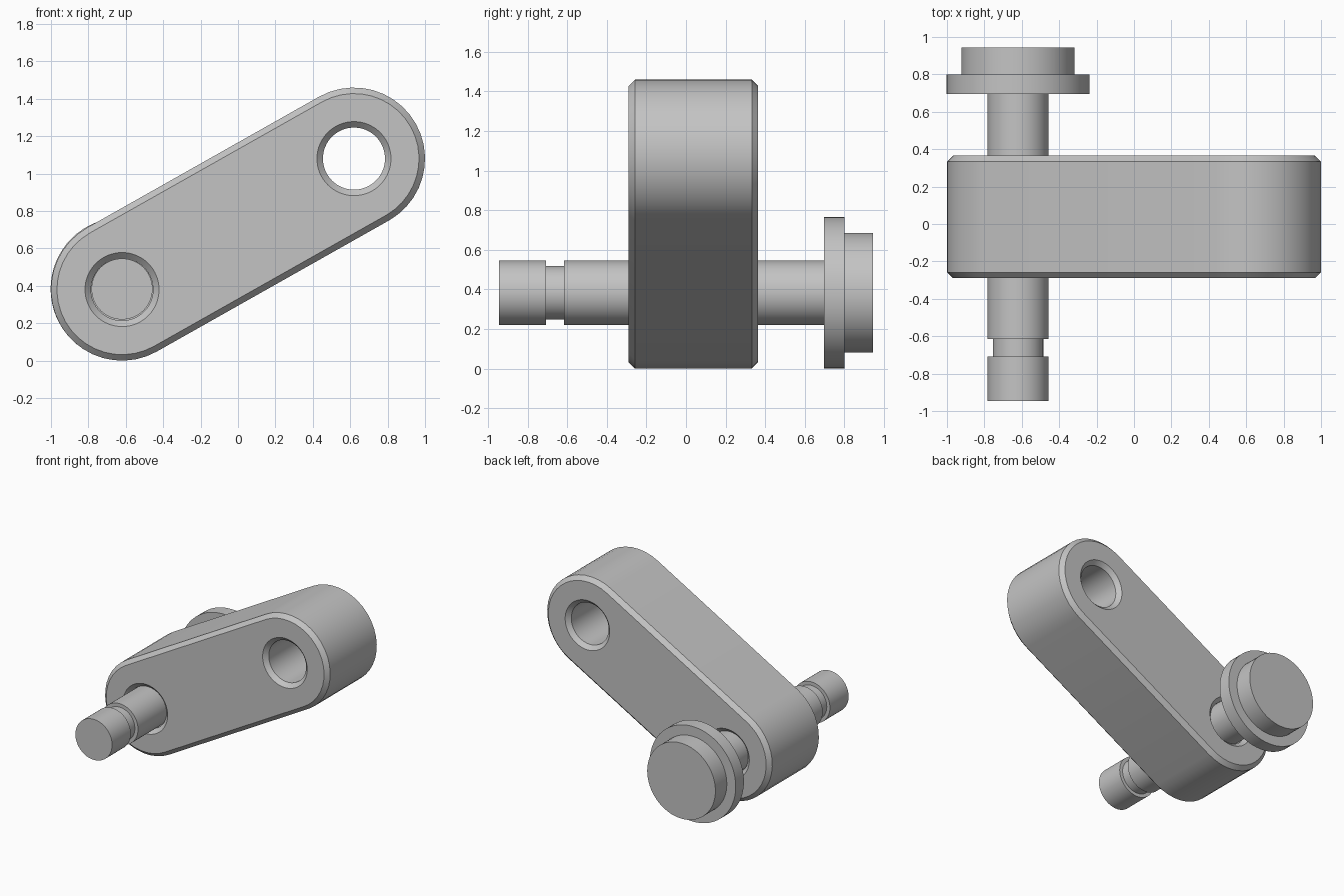
import bpy, bmesh
from math import sin, cos, pi, atan2, radians
from mathutils import Vector

default = bpy.data.objects.get("Cube")
if default:
    bpy.data.objects.remove(default, do_unlink=True)

steel = bpy.data.materials.new("grey steel")
steel.use_nodes = True
GREY = (0.55, 0.55, 0.55, 1)
steel.diffuse_color = GREY
steel.node_tree.nodes["Principled BSDF"].inputs["Base Color"].default_value = GREY

# Eye centres of the link (x, z) and its main sizes
LOW, HIGH = Vector((-0.62, 0.38)), Vector((0.62, 1.08))
FRONT, BACK, CHAMFER = -0.29, 0.365, 0.032
END_R, HOLE_R = 0.38, 0.166


def loft(name, rings):
    """Join matching rings of points into a closed solid."""
    bm = bmesh.new()
    loops = [[bm.verts.new(p) for p in ring] for ring in rings]
    for a, b in zip(loops, loops[1:]):
        for i in range(len(a)):
            j = (i + 1) % len(a)
            bm.faces.new((a[i], a[j], b[j], b[i]))
    bm.faces.new(loops[0])
    bm.faces.new(loops[-1])
    bmesh.ops.recalc_face_normals(bm, faces=bm.faces)
    mesh = bpy.data.meshes.new(name)
    bm.to_mesh(mesh)
    bm.free()
    mesh.materials.append(steel)
    obj = bpy.data.objects.new(name, mesh)
    bpy.context.collection.objects.link(obj)
    return obj


def arc(centre, r, y, start, sweep, count):
    angles = [start + sweep * i / count for i in range(count + 1)]
    return [(centre.x + r * cos(a), y, centre.y + r * sin(a)) for a in angles]


def turned(name, centre, profile, sides=64):
    """Solid of revolution along y from (radius, y) pairs."""
    return loft(name, [arc(centre, r, y, 0, 2 * pi, sides)[:-1] for r, y in profile])


def capsule(r, y):
    tilt = atan2(HIGH.y - LOW.y, HIGH.x - LOW.x)
    return (arc(HIGH, r, y, tilt - pi / 2, pi, 20)
            + arc(LOW, r, y, tilt + pi / 2, pi, 20))


def smooth(obj):
    bpy.ops.object.select_all(action='DESELECT')
    obj.select_set(True)
    bpy.context.view_layer.objects.active = obj
    bpy.ops.object.shade_smooth_by_angle(angle=radians(30))


# Chamfered link body
link = loft("link_arm", [capsule(END_R - CHAMFER, FRONT),
                         capsule(END_R, FRONT + CHAMFER),
                         capsule(END_R, BACK - CHAMFER),
                         capsule(END_R - CHAMFER, BACK)])

# Countersunk through holes in both ends
OVER = 0.02
for centre in (LOW, HIGH):
    wide = HOLE_R + CHAMFER + OVER
    cutter = turned("hole_cutter", centre, [
        (wide, FRONT - OVER), (HOLE_R, FRONT + CHAMFER),
        (HOLE_R, BACK - CHAMFER), (wide, BACK + OVER)])
    cutter.hide_render = True
    cut = link.modifiers.new("hole", 'BOOLEAN')
    cut.operation, cut.solver, cut.object = 'DIFFERENCE', 'EXACT', cutter
    bpy.context.view_layer.objects.active = link
    bpy.ops.object.modifier_apply(modifier=cut.name)
    bpy.data.objects.remove(cutter, do_unlink=True)
smooth(link)

# Pin with retaining groove, flange and stepped head
PIN_R, GROOVE_R, FLANGE_R, HEAD_R = 0.163, 0.135, 0.382, 0.303
pin = turned("headed_pin", LOW + Vector((0, 0.003)), [
    (PIN_R, -0.945), (PIN_R, -0.708), (GROOVE_R, -0.708), (GROOVE_R, -0.616),
    (PIN_R, -0.616), (PIN_R, 0.696), (FLANGE_R, 0.696), (FLANGE_R, 0.80),
    (HEAD_R, 0.80), (HEAD_R, 0.945)])
smooth(pin)
